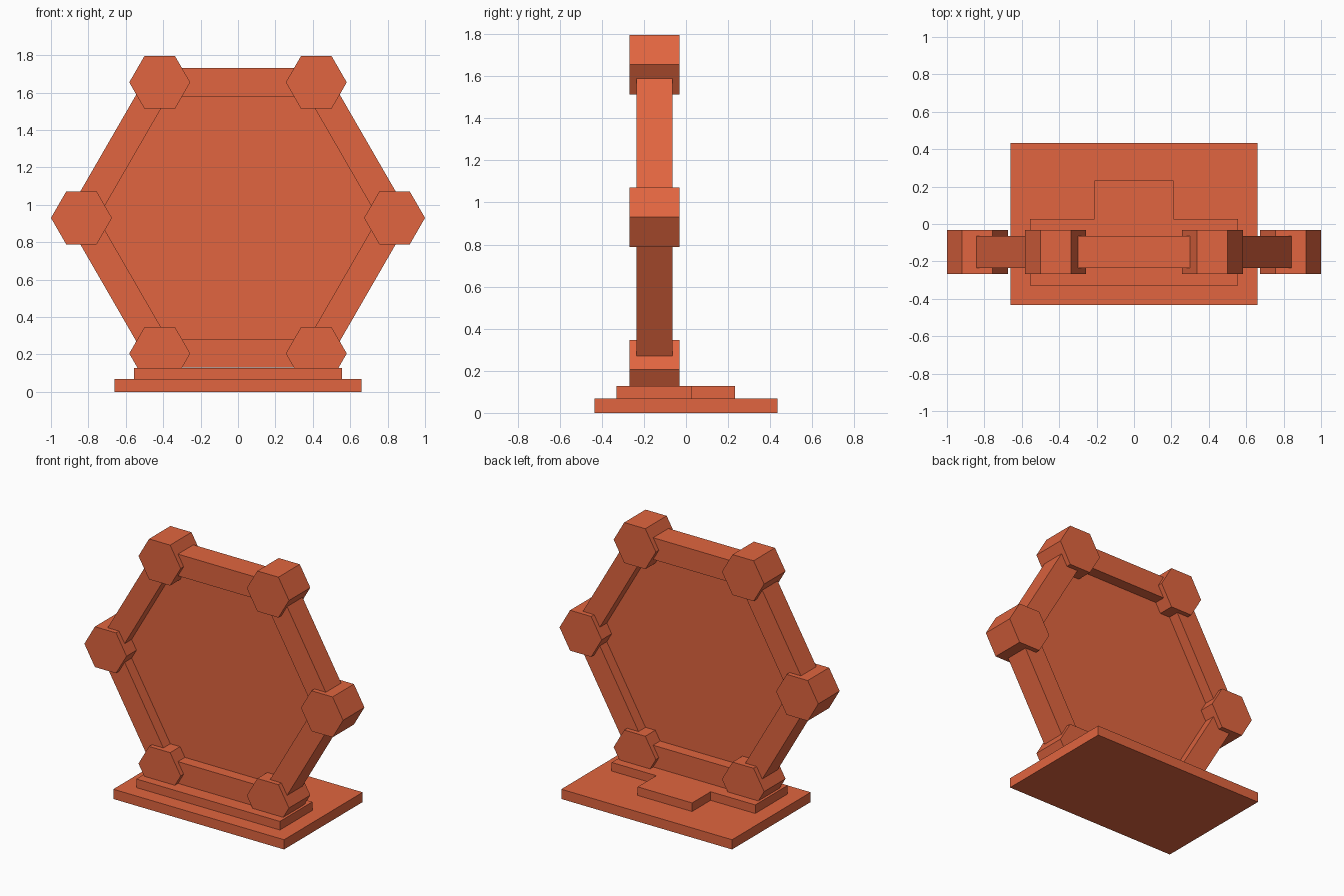
import bpy, bmesh
from math import sin, cos, pi, radians

if "Cube" in bpy.data.objects:
    bpy.data.objects.remove(bpy.data.objects["Cube"])

mat = bpy.data.materials.new("terracotta")
mat.diffuse_color = (0.75, 0.13, 0.05, 1)
mat.use_nodes = True
mat.node_tree.nodes["Principled BSDF"].inputs["Base Color"].default_value = mat.diffuse_color

RING_Y, RING_Z, RING_R = -0.15, 0.93, 0.837


def finish(name, bm):
    bmesh.ops.recalc_face_normals(bm, faces=bm.faces)
    mesh = bpy.data.meshes.new(name)
    bm.to_mesh(mesh)
    bm.free()
    mesh.materials.append(mat)
    ob = bpy.data.objects.new(name, mesh)
    bpy.context.collection.objects.link(ob)
    return ob


def prism(name, points, direction):
    """Extrude a flat outline of 3D points along a direction."""
    n = len(points)
    bm = bmesh.new()
    near = [bm.verts.new(p) for p in points]
    far = [bm.verts.new([c + d for c, d in zip(p, direction)]) for p in points]
    bm.faces.new(near)
    bm.faces.new(far[::-1])
    for i in range(n):
        j = (i + 1) % n
        bm.faces.new((near[i], near[j], far[j], far[i]))
    return finish(name, bm)


def hexagon(name, x, z, radius, half_depth):
    pts = [(x + radius * cos(i * pi / 3), RING_Y - half_depth,
            z + radius * sin(i * pi / 3)) for i in range(6)]
    return prism(name, pts, (0, 2 * half_depth, 0))


# Base slab and T-shaped step
prism("base_slab", [(-0.66, -0.434, 0), (0.66, -0.434, 0),
                    (0.66, 0.434, 0), (-0.66, 0.434, 0)], (0, 0, 0.068))
step = [(0.555, -0.33), (0.555, 0.028), (0.21, 0.028), (0.21, 0.233)]
outline = step + [(-x, y) for x, y in reversed(step)]
prism("base_step", [(x, y, 0.068) for x, y in outline], (0, 0, 0.06))

# Thin recessed panel filling the ring
hexagon("centre_panel", 0, RING_Z, 0.80, 0.008)

# Six corner blocks and the bars joining them
for i in range(6):
    a = i * pi / 3
    hexagon(f"corner_block_{i + 1}", RING_R * cos(a),
            RING_Z + RING_R * sin(a), 0.163, 0.118)

    b = a + radians(30)
    apothem = RING_R * cos(radians(30))
    bm = bmesh.new()
    bmesh.ops.create_cube(bm, size=1)
    bar = finish(f"ring_bar_{i + 1}", bm)
    bar.scale = (0.152, 0.17, RING_R)
    bar.rotation_euler = (0, -b, 0)
    bar.location = (apothem * cos(b), RING_Y, RING_Z + apothem * sin(b))
